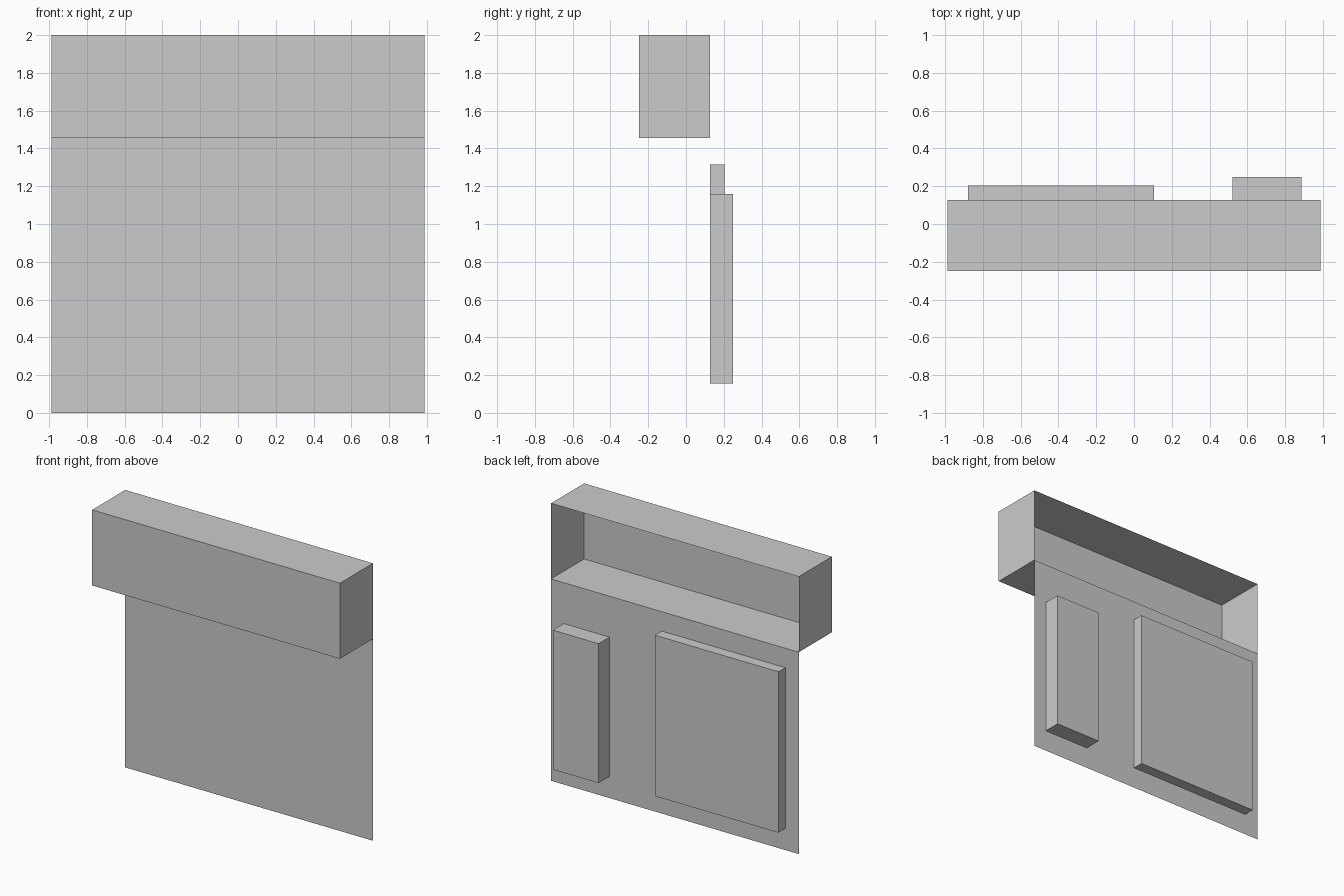
import bpy
import bmesh
from mathutils import Vector

cube = bpy.data.objects.get("Cube")
if cube:
    bpy.data.objects.remove(cube, do_unlink=True)

# One plain grey for everything
grey = bpy.data.materials.new("light_grey")
grey.use_nodes = True
colour = (0.6, 0.6, 0.6, 1.0)
grey.diffuse_color = colour
grey.node_tree.nodes["Principled BSDF"].inputs["Base Color"].default_value = colour

HALF_WIDTH = 0.988
FRONT_Y = -0.25
WALL_Y = 0.126
SHELF_Z = 1.455


def finish(name, bm):
    mesh = bpy.data.meshes.new(name)
    bm.to_mesh(mesh)
    bm.free()
    mesh.materials.append(grey)
    obj = bpy.data.objects.new(name, mesh)
    bpy.context.collection.objects.link(obj)
    return obj


def open_box(name, low, high, open_side):
    """Thin-walled box between two corners, without the face towards open_side."""
    low, high, side = Vector(low), Vector(high), Vector(open_side)
    bm = bmesh.new()
    bmesh.ops.create_cube(bm, size=1)
    bmesh.ops.scale(bm, vec=high - low, verts=bm.verts)
    bmesh.ops.translate(bm, vec=(low + high) / 2, verts=bm.verts)
    bm.normal_update()
    gone = [f for f in bm.faces if f.normal.dot(side) > 0.9]
    bmesh.ops.delete(bm, geom=gone, context='FACES')
    return finish(name, bm)


# Projecting upper box, open at the back
open_box("upper_box", (-HALF_WIDTH, FRONT_Y, SHELF_Z), (HALF_WIDTH, WALL_Y, 2), (0, 1, 0))

# Flat lower wall sheet
bm = bmesh.new()
corners = [(-HALF_WIDTH, 0), (HALF_WIDTH, 0), (HALF_WIDTH, SHELF_Z), (-HALF_WIDTH, SHELF_Z)]
bm.faces.new([bm.verts.new((x, WALL_Y, z)) for x, z in corners])
finish("lower_wall", bm)

# Raised blocks on the back of the wall, open where they meet it
open_box("wide_back_panel", (-0.88, WALL_Y, 0.155), (0.105, 0.204, 1.315), (0, -1, 0))
open_box("narrow_back_panel", (0.522, WALL_Y, 0.155), (0.887, 0.25, 1.16), (0, -1, 0))
